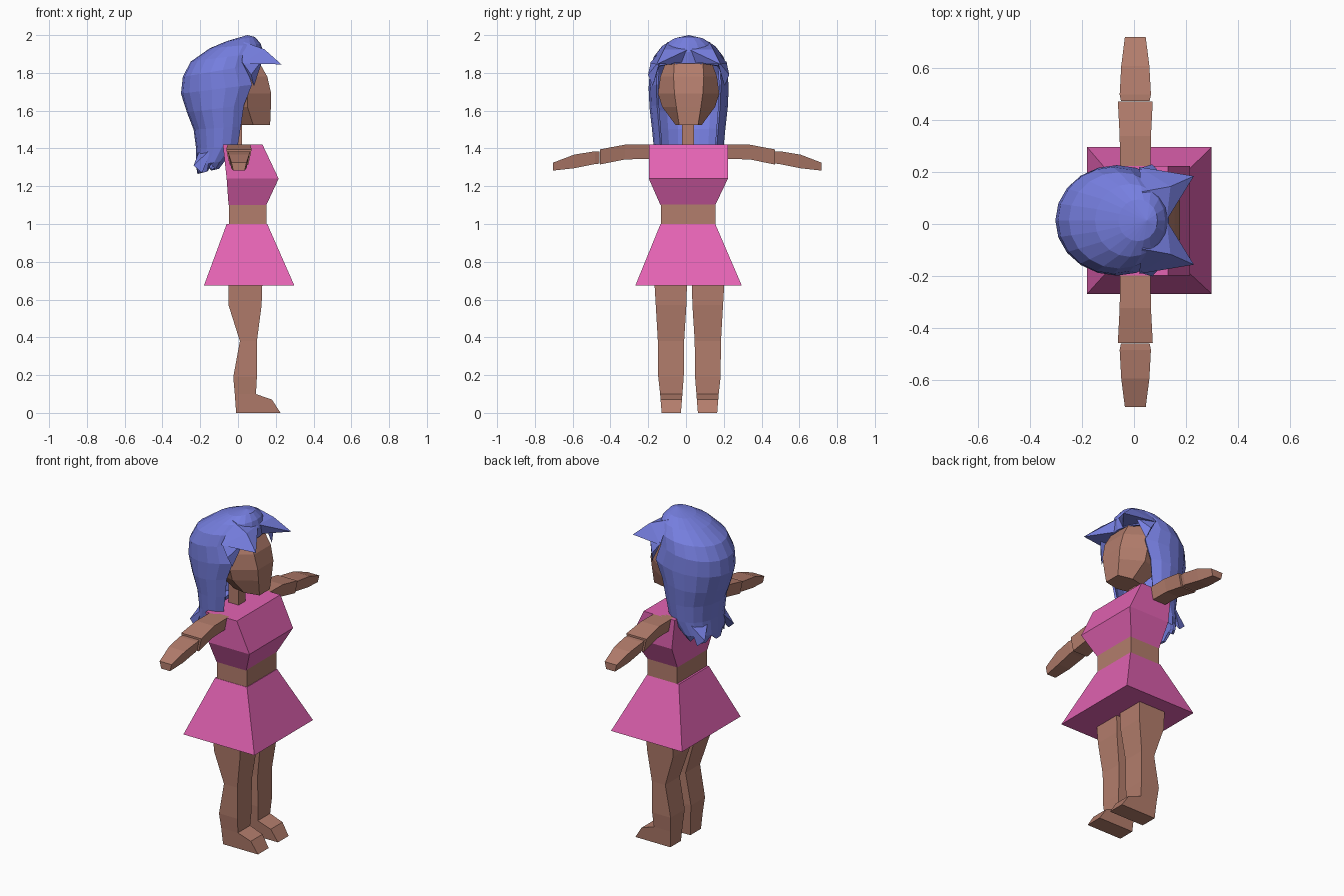
import bpy, bmesh, math
from mathutils import Vector

if "Cube" in bpy.data.objects:
    bpy.data.objects.remove(bpy.data.objects["Cube"])

CY = 0.014  # body's plane of symmetry


def material(name, rgb):
    m = bpy.data.materials.new(name)
    m.diffuse_color = (*rgb, 1)
    m.use_nodes = True
    m.node_tree.nodes["Principled BSDF"].inputs["Base Color"].default_value = m.diffuse_color
    return m


SKIN = material("brown skin", (0.45, 0.205, 0.15))
PINK = material("pink cloth", (0.77, 0.125, 0.45))
BLUE = material("blue hair", (0.18, 0.21, 0.74))


def finish(name, bm, mat):
    bmesh.ops.recalc_face_normals(bm, faces=bm.faces)
    me = bpy.data.meshes.new(name)
    bm.to_mesh(me)
    bm.free()
    me.materials.append(mat)
    ob = bpy.data.objects.new(name, me)
    bpy.context.collection.objects.link(ob)
    return ob


def loft(name, rings, mat):
    """Closed solid through rings of equal point count."""
    bm = bmesh.new()
    vs = [[bm.verts.new(p) for p in r] for r in rings]
    n = len(vs[0])
    for a, b in zip(vs, vs[1:]):
        for i in range(n):
            bm.faces.new((a[i], a[(i + 1) % n], b[(i + 1) % n], b[i]))
    bm.faces.new(vs[0])
    bm.faces.new(vs[-1])
    return finish(name, bm, mat)


def rect(x0, x1, y0, y1, z):
    return [(x0, y0, z), (x1, y0, z), (x1, y1, z), (x0, y1, z)]


def hull(name, pts, mat):
    bm = bmesh.new()
    for p in pts:
        bm.verts.new(p)
    bmesh.ops.convex_hull(bm, input=bm.verts)
    return finish(name, bm, mat)


# clothes and waist
loft("top", [rect(-0.05, 0.15, -0.135, 0.155, 1.10),
             rect(-0.06, 0.215, -0.197, 0.222, 1.24),
             rect(-0.08, 0.13, -0.197, 0.222, 1.42)], PINK)
loft("waist", [rect(-0.048, 0.152, -0.133, 0.155, 0.98),
               rect(-0.048, 0.152, -0.133, 0.155, 1.12)], SKIN)
loft("skirt", [rect(-0.18, 0.298, -0.268, 0.295, 0.675),
               rect(-0.06, 0.155, -0.135, 0.155, 1.0)], PINK)

# legs, feet and arms on both sides
LEG = [  # z, back x, front x, inner y, outer y
    (0.72, -0.05, 0.13, 0.012, 0.187), (0.57, -0.05, 0.125, 0.016, 0.178),
    (0.38, 0.01, 0.10, 0.028, 0.167), (0.19, -0.025, 0.10, 0.03, 0.165),
    (0.10, -0.017, 0.095, 0.037, 0.155), (0.0, -0.01, 0.095, 0.045, 0.147)]
UPPER = [  # y, half width, low z, high z
    (0.18, 0.058, 1.345, 1.42), (0.33, 0.06, 1.342, 1.42), (0.463, 0.067, 1.315, 1.395)]
LOWER = [(0.465, 0.055, 1.32, 1.385), (0.49, 0.06, 1.317, 1.385),
         (0.60, 0.054, 1.295, 1.367), (0.71, 0.04, 1.283, 1.325)]


def arm_ring(s, y, w, lo, hi):
    y = CY * 0.5 + s * y
    return [(0.005 - w * 0.75, y, lo), (0.005 + w * 0.75, y, lo),
            (0.005 + w, y, hi), (0.005 - w, y, hi)]


for s, side in ((-1, "right"), (1, "left")):
    c = 0.018
    loft(side + "_leg", [rect(x0, x1, c + s * a, c + s * b, z)
                         for z, x0, x1, a, b in LEG], SKIN)
    foot = [(0.094, 0.10), (0.18, 0.07), (0.225, 0.0), (0.094, 0.0)]
    loft(side + "_foot", [[(x, c + s * (k + (0.1 - z) * 0.08 * f), z) for x, z in foot]
                          for k, f in ((0.037, 1), (0.155, -1))], SKIN)
    loft(side + "_upper_arm", [arm_ring(s, *r) for r in UPPER], SKIN)
    loft(side + "_forearm", [arm_ring(s, *r) for r in LOWER], SKIN)

# neck and faceted head
loft("neck", [rect(-0.05, 0.02, -0.022, 0.042, 1.40),
              rect(-0.05, 0.02, -0.022, 0.042, 1.56)], SKIN)


def head_ring(z, xb, xm, xf, yf, ym):
    half = [(xf, yf), (xm, ym), (xb, ym * 0.75)]
    return ([(x, CY - y, z) for x, y in half] +
            [(x, CY + y, z) for x, y in reversed(half)])


loft("head", [head_ring(1.525, 0.0, 0.08, 0.17, 0.05, 0.07),
              head_ring(1.62, -0.08, 0.05, 0.174, 0.065, 0.14),
              head_ring(1.69, -0.14, 0.05, 0.176, 0.075, 0.162),
              head_ring(1.78, -0.15, 0.05, 0.155, 0.08, 0.15),
              head_ring(1.86, -0.10, 0.03, 0.11, 0.075, 0.12)], SKIN)

# hair shell: rings tilted towards the face, left open in front
HAIR = [  # back x, front x, half width, back z, front z
    (-0.06, 0.09, 0.08, 1.968, 1.99), (-0.15, 0.12, 0.14, 1.93, 1.955),
    (-0.25, 0.135, 0.185, 1.86, 1.91), (-0.292, 0.13, 0.205, 1.78, 1.85),
    (-0.302, 0.172, 0.212, 1.69, 1.75), (-0.27, 0.11, 0.207, 1.59, 1.64),
    (-0.235, 0.08, 0.195, 1.50, 1.52), (-0.222, 0.056, 0.185, 1.40, 1.42),
    (-0.222, -0.03, 0.165, 1.31, 1.34), (-0.215, -0.07, 0.145, 1.265, 1.30)]
N = 20
bm = bmesh.new()
rows = []
for j, (xb, xf, ry, zb, zf) in enumerate(HAIR):
    row = []
    for i in range(N):
        t = 2 * math.pi * i / N
        u = (1 + math.cos(t)) / 2
        z = zb + (zf - zb) * u
        if j == len(HAIR) - 1:  # ragged ends
            z += 0.035 * (i % 3 == 0)
        row.append(bm.verts.new((xb + (xf - xb) * u, CY + ry * math.sin(t), z)))
    rows.append(row)
crown = bm.verts.new((0.05, CY, 2.0))
for i in range(N):
    k = (i + 1) % N
    bm.faces.new((crown, rows[0][i], rows[0][k]))
    for j in range(len(rows) - 1):
        if j < 3 or 3 <= i < N - 3:
            bm.faces.new((rows[j][i], rows[j + 1][i], rows[j + 1][k], rows[j][k]))
bmesh.ops.delete(bm, geom=[v for v in bm.verts if not v.link_faces], context='VERTS')
hair = finish("hair", bm, BLUE)
mod = hair.modifiers.new("thickness", 'SOLIDIFY')
mod.thickness = 0.012
mod.offset = -1

# fringe points, side locks and flicked ends
for s, side in ((-1, "right"), (1, "left")):
    def at(x, y, z):
        return (x, CY + s * y, z)
    hull(side + "_fringe", [at(0.02, 0.205, 1.85), at(0.03, 0.11, 1.965),
                            at(0.125, 0.0, 1.925), at(0.11, 0.02, 1.855),
                            at(0.14, 0.13, 1.925), at(0.23, 0.17, 1.845)], BLUE)
    hull(side + "_side_lock", [at(0.02, 0.20, 1.86), at(0.13, 0.15, 1.87),
                               at(0.06, 0.15, 1.86), at(0.07, 0.215, 1.79),
                               at(0.085, 0.19, 1.73)], BLUE)
    hull(side + "_hair_end", [at(-0.20, 0.06, 1.40), at(-0.14, 0.16, 1.40),
                              at(-0.15, 0.08, 1.38), at(-0.235, 0.14, 1.31),
                              at(-0.19, 0.15, 1.27)], BLUE)
